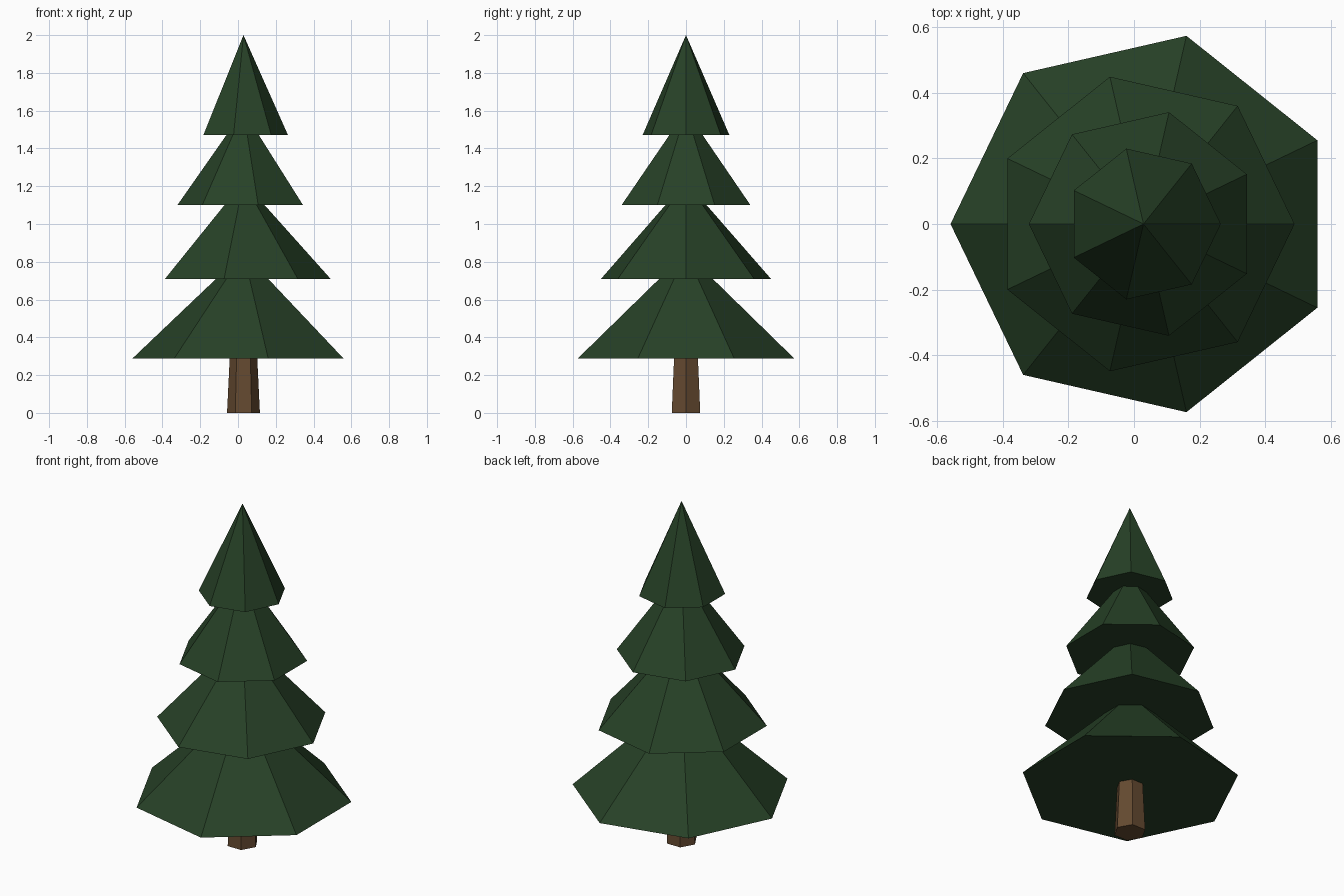
import bpy
import math

cube = bpy.data.objects.get("Cube")
if cube:
    bpy.data.objects.remove(cube, do_unlink=True)

CENTRE_X = 0.029


def make_material(name, rgb):
    mat = bpy.data.materials.new(name)
    mat.use_nodes = True
    colour = (*rgb, 1.0)
    mat.diffuse_color = colour
    mat.node_tree.nodes["Principled BSDF"].inputs["Base Color"].default_value = colour
    return mat


def make_cone(name, sides, bottom, top, r_bottom, r_top, heading, mat):
    """Flat-faced cone or frustum with its first corner at the given heading."""
    bpy.ops.mesh.primitive_cone_add(
        vertices=sides, radius1=r_bottom, radius2=r_top, depth=top - bottom,
        location=(CENTRE_X, 0, (bottom + top) / 2))
    obj = bpy.context.object
    obj.name = name
    # Turn the mesh so that its first corner points along the heading
    first = min(obj.data.vertices, key=lambda v: (round(v.co.z, 4), v.index)).co
    turn = heading - math.atan2(first.y, first.x)
    obj.rotation_euler.z = turn
    obj.data.materials.append(mat)
    return obj


needles = make_material("dark green needles", (0.020, 0.053, 0.020))
bark = make_material("brown bark", (0.128, 0.068, 0.030))

# Trunk, running up into the lowest branches
make_cone("trunk", 6, 0, 0.35, 0.087, 0.070, 0, bark)

# Branch tiers: base height, apex height, radius; alternate tiers are turned round
tiers = [
    (0.287, 0.848, 0.589),
    (0.71, 1.225, 0.461),
    (1.10, 1.60, 0.35),
    (1.47, 2.0, 0.236),
]
for i, (base, apex, radius) in enumerate(tiers):
    heading = math.pi if i % 2 == 0 else 0
    if i == len(tiers) - 1:
        heading = 0
    make_cone(f"branch_tier_{i + 1}", 7, base, apex, radius, 0, heading, needles)
